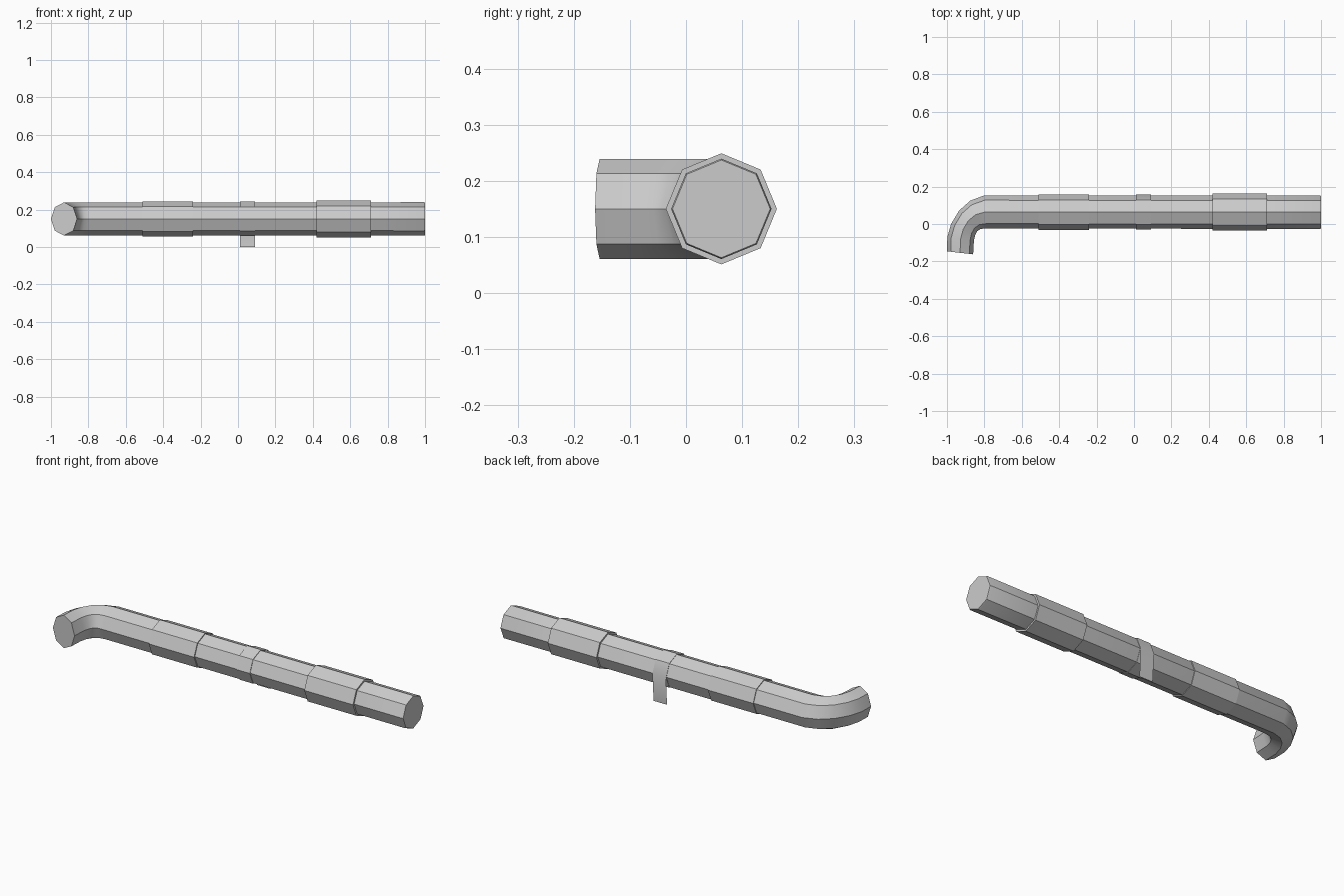
import bpy, bmesh
from math import sin, cos, pi

if "Cube" in bpy.data.objects:
    bpy.data.objects.remove(bpy.data.objects["Cube"])

CY, CZ, SIDES = 0.063, 0.15, 8


def make_object(name, verts, faces, fix_normals=True):
    mesh = bpy.data.meshes.new(name)
    mesh.from_pydata(verts, [], faces)
    if fix_normals:
        bm = bmesh.new()
        bm.from_mesh(mesh)
        bmesh.ops.recalc_face_normals(bm, faces=bm.faces)
        bm.to_mesh(mesh)
        bm.free()
    obj = bpy.data.objects.new(name, mesh)
    bpy.context.collection.objects.link(obj)
    bpy.ops.object.select_all(action='DESELECT')
    obj.select_set(True)
    bpy.context.view_layer.objects.active = obj
    bpy.ops.object.shade_smooth_by_angle(angle=pi / 6)
    return obj


def loft(name, rings, capped):
    """Each ring: outer xy point, inner xy point, half height."""
    verts, faces = [], []
    for (ox, oy), (ix, iy), h in rings:
        for k in range(SIDES):
            a = 2 * pi * k / SIDES
            verts.append(((ox + ix) / 2 + cos(a) * (ox - ix) / 2,
                          (oy + iy) / 2 + cos(a) * (oy - iy) / 2,
                          CZ + h * sin(a)))
    for r in range(len(rings) - 1):
        for k in range(SIDES):
            n = (k + 1) % SIDES
            a, b = r * SIDES, (r + 1) * SIDES
            faces.append((a + k, a + n, b + n, b + k))
    if capped:
        faces.append(tuple(range(SIDES)))
        faces.append(tuple(range(len(verts) - SIDES, len(verts))))
    return make_object(name, verts, faces)


def ring(x, r):
    return ((x, CY + r), (x, CY - r), r)


# Bent pipe: straight run, then a tightening elbow towards the front
R = 0.089
elbow = [
    ((-0.80, 0.153), (-0.79, -0.024), R),
    ((-0.875, 0.125), (-0.82, -0.026), R),
    ((-0.935, 0.072), (-0.838, -0.038), R),
    ((-0.978, 0.0), (-0.849, -0.058), R),
    ((-0.998, -0.07), (-0.856, -0.09), R),
    ((-1.0, -0.146), (-0.86, -0.162), R),
]
loft("pipe", [ring(1.0, 0.087), ring(0.994, 0.0895), ring(0.7, R)] + elbow, True)

# Sleeves and thin band wrapped around the straight run
for name, x0, x1, r in (("wide_sleeve", 0.42, 0.71, 0.099),
                        ("thin_sleeve", -0.51, -0.24, 0.094),
                        ("strap_band", 0.01, 0.09, 0.0915)):
    loft(name, [ring(x0, 0.086), ring(x0, r), ring(x1, r), ring(x1, 0.086)], False)

# Loose strap: starts at the upper front edge, goes over the top, hangs at the back
SR = 0.094
profile = [(CY + SR * cos(a * pi / 4), CZ + SR * sin(a * pi / 4)) for a in (3, 2, 1, 0)]
profile.append((0.147, 0.0))
verts = [(x, y, z) for y, z in profile for x in (0.01, 0.09)]
faces = [(2 * i, 2 * i + 1, 2 * i + 3, 2 * i + 2) for i in range(len(profile) - 1)]
make_object("loose_strap", verts, faces, False)
